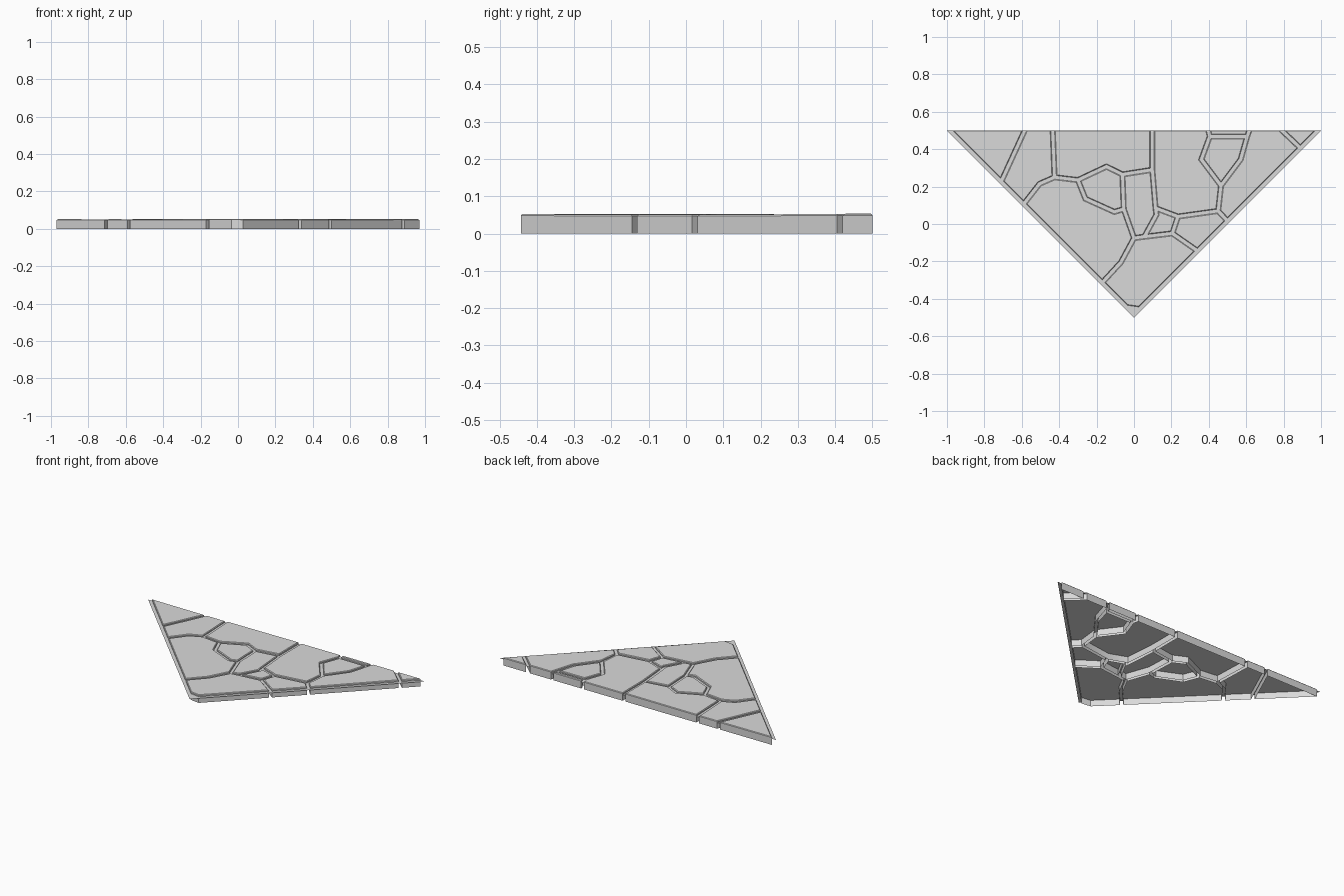
import bpy
import bmesh
import random
from mathutils import Vector

random.seed(4)

if "Cube" in bpy.data.objects:
    bpy.data.objects.remove(bpy.data.objects["Cube"], do_unlink=True)

GAP = 0.01           # half the width of a joint
CHAMFER = 0.004
BED_HEIGHT = 0.04
STONE_HEIGHT = 0.047

# One plain stone colour
stone_grey = bpy.data.materials.new("stone_grey")
stone_grey.use_nodes = True
colour = (0.7, 0.7, 0.7, 1)
stone_grey.diffuse_color = colour
shader = stone_grey.node_tree.nodes["Principled BSDF"]
shader.inputs["Base Color"].default_value = colour
shader.inputs["Roughness"].default_value = 0.9


def add_object(name, bm):
    mesh = bpy.data.meshes.new(name)
    bm.to_mesh(mesh)
    bm.free()
    mesh.materials.append(stone_grey)
    obj = bpy.data.objects.new(name, mesh)
    bpy.context.collection.objects.link(obj)
    return obj


def back(x):
    """Joint end on the straight back edge."""
    return (x, 51)


def rim(x):
    """Joint end on one of the two sloping edges."""
    return (x, abs(x) - 48.4)


# Joint corners in hundredths, shared by neighbouring stones
joints = {
    "A": back(-99.4), "B": back(-58), "C": back(-43.5), "D": back(9.8),
    "E": back(39.5), "F": back(62), "G": back(78), "H": back(99.4),
    "I": rim(-71), "J": rim(-59), "K": rim(-17), "L": rim(-4),
    "M": rim(3), "N": rim(34), "O": rim(50), "P": rim(89),
    "a": (-42.5, 25), "b": (-50.5, 21.5), "c": (-30, 23.5),
    "d": (-14.7, 30.7), "e": (-6.2, 26.5), "f": (9.8, 29),
    "g": (-5.5, 8), "h": (-10.5, 6.5), "i": (-26, 13.5),
    "j": (11.5, 8.5), "k": (12, 5), "l": (5.5, -6.8),
    "m": (0, -7.5), "n": (-7, -20.5), "o": (20.5, -5),
    "p": (23.5, 4), "q": (45, 7), "r": (46.5, 20.5),
    "s": (36, 34.5), "t": (40.5, 46.8), "u": (60.5, 46.8),
    "v": (57, 34.5),
}

# Each stone is a loop of joint corners
stones = {
    "left_tip_stone": "AIB",
    "left_back_stone": "BIJbaC",
    "back_middle_stone": "CacdefD",
    "left_pebble": "cihged",
    "centre_stone": "egmlkjf",
    "left_front_stone": "JKnmghicab",
    "front_stone": "KLMNolmn",
    "small_centre_stone": "klopj",
    "right_front_stone": "oNOqp",
    "right_back_stone": "DfjpqrstE",
    "right_pebble": "srvut",
    "back_sliver_stone": "EtuF",
    "right_edge_stone": "qOPGFuvr",
    "right_tip_stone": "PHG",
}


def add_stone(name, loop):
    bm = bmesh.new()
    corners = [Vector((*joints[key], 0)) / 100 for key in loop]
    top = bm.faces.new([bm.verts.new(p) for p in corners])
    top.normal_update()
    if top.normal.z < 0:
        top.normal_flip()

    # Shrink to leave the joint, and drop the surrounding ring
    ring = bmesh.ops.inset_individual(
        bm, faces=[top], thickness=GAP, use_even_offset=True)["faces"]
    bmesh.ops.delete(bm, geom=[f for f in ring if f != top], context="FACES")

    # Walls hang down to the ground, open underneath
    walls = bmesh.ops.extrude_edge_only(bm, edges=list(top.edges))["geom"]
    feet = [v for v in walls if isinstance(v, bmesh.types.BMVert)]
    height = STONE_HEIGHT + random.uniform(-0.001, 0.001)
    for v in top.verts:
        v.co.z = height
    for v in feet:
        v.co.z = 0

    # Worn upper edge and a slight tilt
    bmesh.ops.inset_individual(bm, faces=[top], thickness=CHAMFER,
                               depth=CHAMFER, use_even_offset=True)
    tilt = Vector((random.uniform(-1, 1), random.uniform(-1, 1), 0)) * 0.006
    middle = top.calc_center_median()
    for v in bm.verts:
        if v not in feet:
            v.co.z += tilt.dot(v.co - middle)
    bmesh.ops.recalc_face_normals(bm, faces=bm.faces)
    top.normal_update()
    if top.normal.z < 0:
        bmesh.ops.reverse_faces(bm, faces=bm.faces)
    return add_object(name, bm)


# Thin triangular bed that closes the joints
bed = bmesh.new()
bed.faces.new([bed.verts.new((x, y, BED_HEIGHT))
               for x, y in ((-1, 0.5), (0, -0.5), (1, 0.5))])
add_object("mortar_bed", bed)

# Paving stones
bpy.ops.object.select_all(action="DESELECT")
for name, loop in stones.items():
    stone = add_stone(name, loop)
    stone.select_set(True)
    bpy.context.view_layer.objects.active = stone
bpy.ops.object.shade_smooth_by_angle(angle=0.5)
